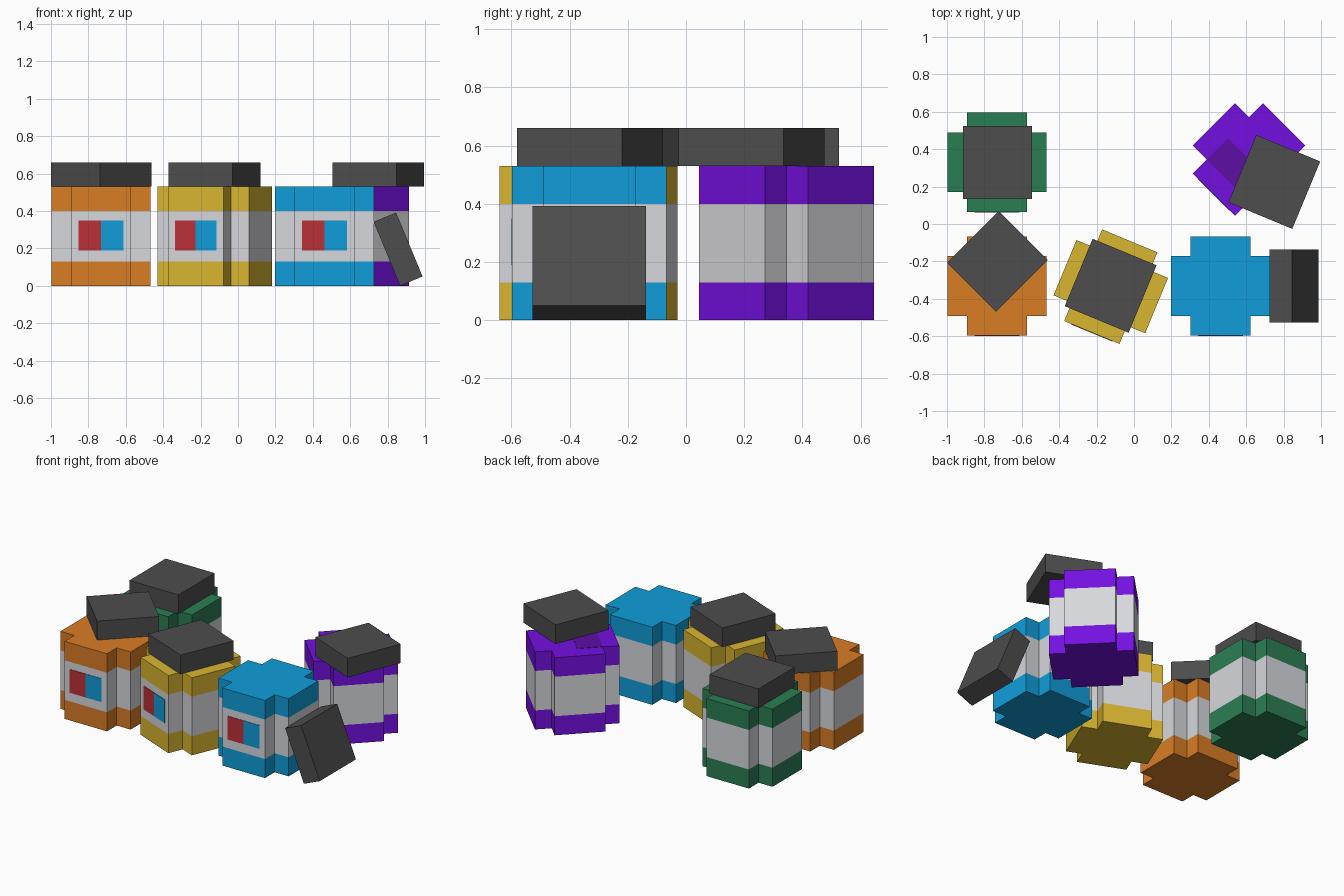
import bpy, bmesh, math
from mathutils import Matrix

if "Cube" in bpy.data.objects:
    bpy.data.objects.remove(bpy.data.objects["Cube"])


def mat(name, r, g, b):
    m = bpy.data.materials.new(name)
    lin = [((c / 255 + 0.055) / 1.055) ** 2.4 if c > 10 else c / 255 / 12.92 for c in (r, g, b)]
    m.diffuse_color = (*lin, 1)
    m.use_nodes = True
    m.node_tree.nodes["Principled BSDF"].inputs["Base Color"].default_value = m.diffuse_color
    return m


ORANGE = mat("orange", 218, 125, 37)
YELLOW = mat("yellow", 218, 182, 49)
BLUE = mat("blue", 16, 158, 218)
PURPLE = mat("purple", 116, 16, 224)
DARK_PURPLE = mat("dark purple", 92, 14, 165)
GREEN = mat("green", 42, 126, 84)
WHITE = mat("label white", 215, 216, 220)
RED = mat("red", 188, 49, 57)
GREY = mat("cap grey", 77, 77, 77)

OUT, ARM = 0.265, 0.16           # half reach and half width of the cross section
LEVELS = (0, 0.13, 0.40, 0.53)   # band heights


def add_object(name, bm, mats, matrix):
    bmesh.ops.recalc_face_normals(bm, faces=bm.faces)
    me = bpy.data.meshes.new(name)
    bm.to_mesh(me)
    bm.free()
    for m in mats:
        me.materials.append(m)
    ob = bpy.data.objects.new(name, me)
    ob.matrix_world = matrix
    bpy.context.collection.objects.link(ob)
    return ob


def box(name, size, center, material, matrix):
    bm = bmesh.new()
    bmesh.ops.create_cube(bm, size=1)
    bmesh.ops.scale(bm, vec=size, verts=bm.verts)
    bmesh.ops.translate(bm, vec=center, verts=bm.verts)
    return add_object(name, bm, [material], matrix)


def place(x, y, z=0, turn=0, axis='Z'):
    return Matrix.Translation((x, y, z)) @ Matrix.Rotation(math.radians(turn), 4, axis)


def bottle(name, x, y, turn, color):
    # cross-shaped body with a white middle band
    bm = bmesh.new()
    outline = []
    for k in range(4):
        c, s = round(math.cos(k * math.pi / 2)), round(math.sin(k * math.pi / 2))
        for px, py in ((OUT, -ARM), (OUT, ARM), (ARM, ARM)):
            outline.append((px * c - py * s, px * s + py * c))
    rings = [[bm.verts.new((px, py, z)) for px, py in outline] for z in LEVELS]
    n = len(outline)
    for band in range(3):
        a, b = rings[band], rings[band + 1]
        for i in range(n):
            j = (i + 1) % n
            f = bm.faces.new((a[i], a[j], b[j], b[i]))
            f.material_index = 1 if band == 1 else 0
    bm.faces.new(rings[0][::-1])
    bm.faces.new(rings[-1])
    at = place(x, y, 0, turn)
    add_object(name + "_bottle", bm, [color, WHITE], at)
    # two-colour patch on the front of the label
    box(name + "_patch_left", (0.12, 0.004, 0.16), (-0.06, -OUT - 0.001, 0.27), RED, at)
    box(name + "_patch_right", (0.12, 0.004, 0.16), (0.06, -OUT - 0.001, 0.27), BLUE, at)
    return at


bottle("orange", -0.732, -0.332, 0, ORANGE)
bottle("yellow", -0.124, -0.335, -22.5, YELLOW)
bottle("blue", 0.462, -0.332, 0, BLUE)
bottle("green", -0.732, 0.33, 0, GREEN)
purple_at = bottle("purple", 0.615, 0.345, -45, PURPLE)

# darker plate on the purple bottle's top
box("purple_top_plate", (2 * ARM, ARM, 0.004), (0, -ARM / 2, 0.53), DARK_PURPLE, purple_at)

# caps: four lying on the bottles, one leaning against the blue bottle
CAP = (0.37, 0.39, 0.13)
for name, matrix in (
    ("orange_cap", place(-0.73, -0.2, 0.595, -45)),
    ("yellow_cap", place(-0.125, -0.33, 0.595, -22.5)),
    ("green_cap", place(-0.73, 0.33, 0.595, 0)),
    ("purple_cap", place(0.75, 0.225, 0.595, -22.5)),
    ("leaning_cap", place(0.856, -0.332, 0.196, 67.5, 'Y')),
):
    box(name, CAP, (0, 0, 0), GREY, matrix)
